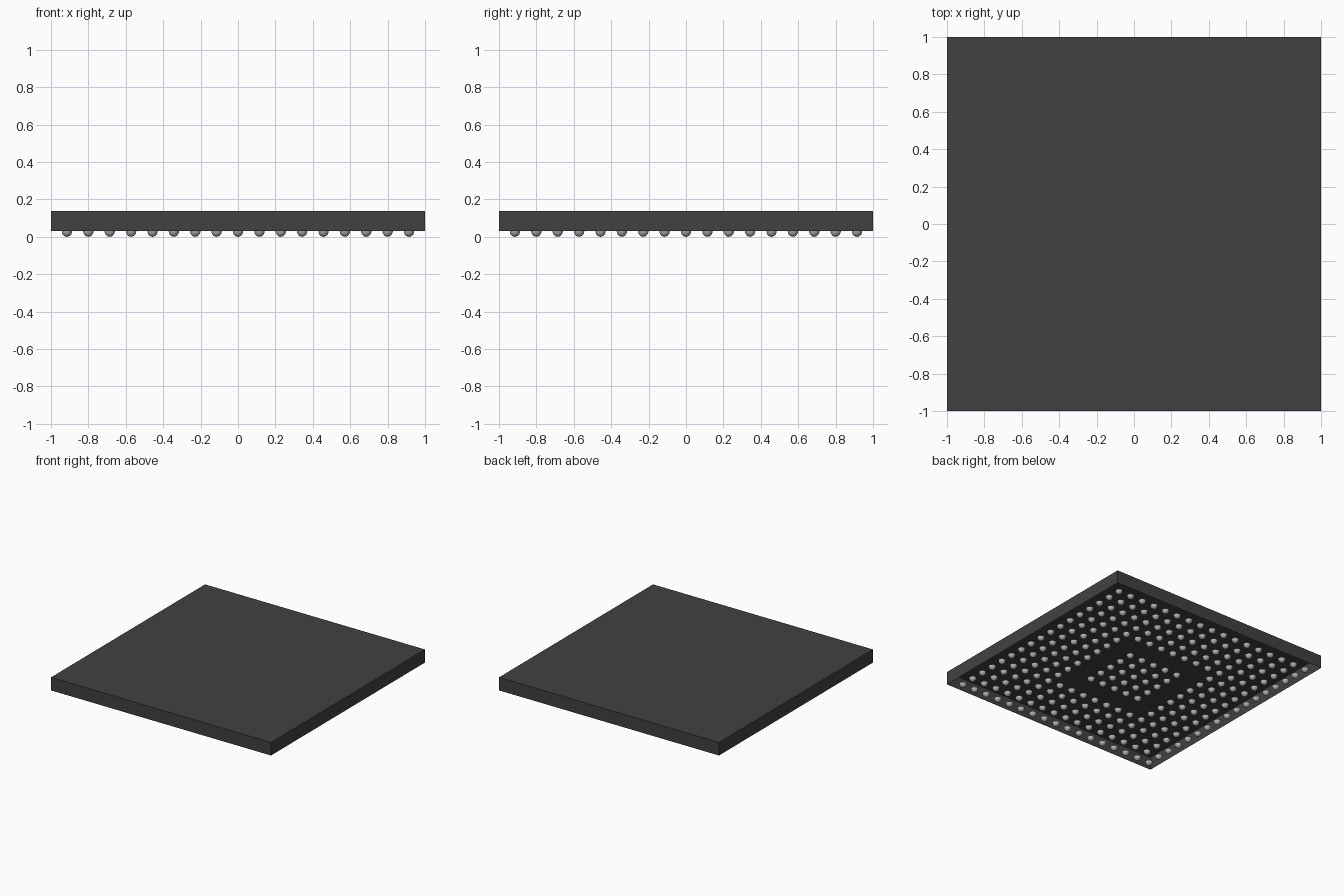
import bpy
import bmesh
from mathutils import Matrix

cube = bpy.data.objects.get("Cube")
if cube:
    bpy.data.objects.remove(cube, do_unlink=True)

BASE, TOP = 0.032, 0.139
PITCH, BALL_R = 0.1143, 0.028


def material(name, rgb):
    mat = bpy.data.materials.new(name)
    mat.use_nodes = True
    mat.diffuse_color = (*rgb, 1)
    mat.node_tree.nodes["Principled BSDF"].inputs["Base Color"].default_value = (*rgb, 1)
    return mat


def make_object(name, bm, mat):
    mesh = bpy.data.meshes.new(name)
    bm.to_mesh(mesh)
    bm.free()
    mesh.materials.append(mat)
    obj = bpy.data.objects.new(name, mesh)
    bpy.context.collection.objects.link(obj)
    return obj


charcoal = material("charcoal plastic", (0.053, 0.053, 0.053))
silver = material("solder grey", (0.45, 0.45, 0.45))

# Package body: thin square shell, open underneath
bm = bmesh.new()
bmesh.ops.create_cube(bm, size=1, matrix=Matrix.Translation((0, 0, (BASE + TOP) / 2))
                      @ Matrix.Diagonal((2, 2, TOP - BASE, 1)))
underside = [f for f in bm.faces if f.normal.z < -0.5]
bmesh.ops.delete(bm, geom=underside, context='FACES_ONLY')
make_object("package_body", bm, charcoal)

# Small round corner mark on the top
bm = bmesh.new()
bmesh.ops.create_circle(bm, cap_ends=True, segments=24, radius=0.018,
                        matrix=Matrix.Translation((-0.94, 0.94, TOP + 0.001)))
make_object("corner_mark", bm, charcoal)

# Solder balls: five outer rings and a five by five centre block
bm = bmesh.new()
for col in range(-8, 9):
    for row in range(-8, 9):
        if max(abs(col), abs(row)) == 3:
            continue
        place = Matrix.Translation((col * PITCH, row * PITCH, BASE))
        bmesh.ops.create_uvsphere(bm, u_segments=16, v_segments=10, radius=1,
                                  matrix=place @ Matrix.Diagonal((BALL_R, BALL_R, BASE, 1)))
# Keep only the lower halves
upper = [v for v in bm.verts if v.co.z > BASE + 0.0001]
bmesh.ops.delete(bm, geom=upper, context='VERTS')
for f in bm.faces:
    f.smooth = True
make_object("solder_balls", bm, silver)
